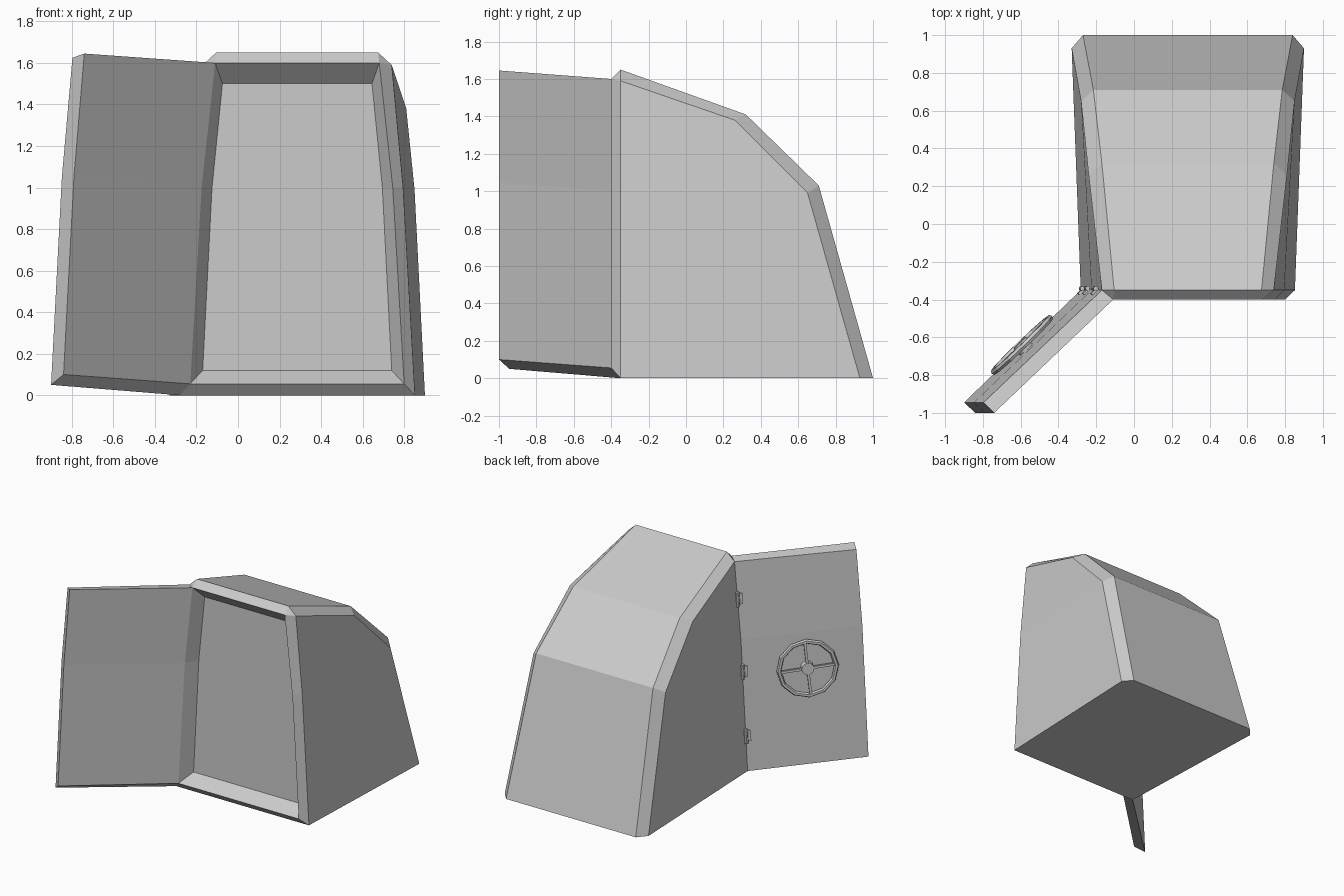
import bpy, bmesh, math
from mathutils import Vector, Matrix

old = bpy.data.objects.get("Cube")
if old:
    bpy.data.objects.remove(old, do_unlink=True)

grey = bpy.data.materials.new("plain_grey")
grey.use_nodes = True
grey.diffuse_color = (0.6, 0.6, 0.6, 1)
grey.node_tree.nodes["Principled BSDF"].inputs["Base Color"].default_value = (0.6, 0.6, 0.6, 1)

CX = 0.285  # centre line of the shelter


def finish(name, bm):
    bmesh.ops.remove_doubles(bm, verts=bm.verts, dist=0.0005)
    bmesh.ops.recalc_face_normals(bm, faces=bm.faces)
    mesh = bpy.data.meshes.new(name)
    bm.to_mesh(mesh)
    bm.free()
    mesh.materials.append(grey)
    ob = bpy.data.objects.new(name, mesh)
    bpy.context.collection.objects.link(ob)
    return ob


def face(bm, *pts):
    bm.faces.new([bm.verts.new(p) for p in pts])


def strip(bm, a, b):
    for i in range(len(a) - 1):
        face(bm, a[i], a[i + 1], b[i + 1], b[i])


def flip(pts):
    return [(2 * CX - x, y, z) for x, y, z in pts]


def line(*pts):
    return [(CX + w, y, z) for w, y, z in pts]


# Left half outlines: side edge, roof ridge, front edge, door lip, recess
side = line((.615, .93, 0), (.565, .65, .99), (.525, .26, 1.38), (.455, -.35, 1.59))
ridge = line((.555, 1, 0), (.50, .71, 1.03), (.455, .32, 1.41), (.39, -.35, 1.65))
front = line((.567, -.35, 0), (.51, -.35, 1), (.455, -.35, 1.59))
lip = line((.515, -.4, .055), (.46, -.4, 1), (.395, -.4, 1.6))
recess = line((.455, -.3, .12), (.41, -.3, 1), (.36, -.3, 1.5))

# Shelter body
bm = bmesh.new()
for f in (list, flip):
    s, r, e, l, n = map(f, (side, ridge, front, lip, recess))
    strip(bm, s, r)
    face(bm, s[0], s[1], e[1], e[0])
    face(bm, s[1], s[2], s[3], e[1])
    strip(bm, e, l)
    strip(bm, l, n)
    face(bm, e[2], r[3], l[2])
strip(bm, ridge, flip(ridge))
strip(bm, recess, flip(recess))
strip(bm, [ridge[3], lip[2], recess[2]], flip([ridge[3], lip[2], recess[2]]))
strip(bm, [front[0], lip[0], recess[0]], flip([front[0], lip[0], recess[0]]))
base = [ridge[0], side[0], front[0]]
face(bm, *base, *reversed(flip(base)))
finish("shelter_body", bm)

# Open door, a bevelled slab hung on the right edge of the frame
hinge_out, hinge_in = flip(front), flip(lip)
free_in = [(-.84, -1, .1), (-.79, -1, 1.05), (-.74, -1, 1.645)]
free_out = [(-.9, -.945, .05), (-.848, -.945, 1.05), (-.797, -.945, 1.625)]
bm = bmesh.new()
loop = [hinge_in, free_in, free_out, hinge_out]
for i in range(4):
    strip(bm, loop[i], loop[(i + 1) % 4])
for k in (0, 2):
    face(bm, *[p[k] for p in loop])
finish("door", bm)

# Frame of reference on the outer door face
h0, h1, f0 = Vector(hinge_out[0]), Vector(hinge_out[2]), Vector(free_out[0])
up = (h1 - h0).normalized()
across = (f0 - h0).normalized()
out = up.cross(across).normalized()
if out.y < 0:
    out = -out
across = up.cross(out)


def placed(origin):
    m = Matrix((across, up, out)).transposed().to_4x4()
    m.translation = origin
    return m


def box(bm, size, at, turn=0.0):
    m = Matrix.Rotation(turn, 4, 'Z') @ Matrix.Translation(at) @ Matrix.Diagonal((*size, 1))
    bmesh.ops.create_cube(bm, size=1, matrix=m)


# Hand wheel rim: a twelve sided ring
mid = [(Vector(hinge_out[k]).lerp(Vector(free_out[k]), .53)) for k in (0, 1)]
centre = mid[0].lerp(mid[1], .74)
bm = bmesh.new()
rings = []
for i in range(12):
    a = math.tau * i / 12
    rings.append([])
    for j in range(6):
        b = math.tau * j / 6
        r = .205 + .017 * math.cos(b)
        rings[-1].append((r * math.cos(a), r * math.sin(a), .035 + .017 * math.sin(b)))
    rings[-1].append(rings[-1][0])
for i in range(12):
    strip(bm, rings[i - 1], rings[i])
finish("wheel_rim", bm).matrix_world = placed(centre)

# Wheel spokes and hub
bm = bmesh.new()
for i in range(4):
    box(bm, (.17, .018, .018), (.115, 0, .035), math.tau * i / 4 + .05)
finish("wheel_spokes", bm).matrix_world = placed(centre)
bm = bmesh.new()
bmesh.ops.create_cone(bm, cap_ends=True, segments=12, radius1=.045, radius2=.045,
                      depth=.055, matrix=Matrix.Translation((0, 0, .025)))
finish("wheel_hub", bm).matrix_world = placed(centre)

# Three hinges along the slanted edge
for name, z in (("lower", .27), ("middle", .76), ("upper", .131e1)):
    k = 0 if z < 1 else 1
    a, b = Vector(hinge_out[k]), Vector(hinge_out[k + 1])
    spot = a.lerp(b, (z - a.z) / (b.z - a.z))
    bm = bmesh.new()
    bmesh.ops.create_cone(bm, cap_ends=True, segments=8, radius1=.014, radius2=.014, depth=.11,
                          matrix=Matrix.Translation((0, 0, .012)) @ Matrix.Rotation(math.pi / 2, 4, 'X'))
    sign = 1 if across.dot(f0 - h0) > 0 else -1
    box(bm, (.035, .08, .014), (sign * .018, 0, .004))
    finish(name + "_hinge", bm).matrix_world = placed(spot)
